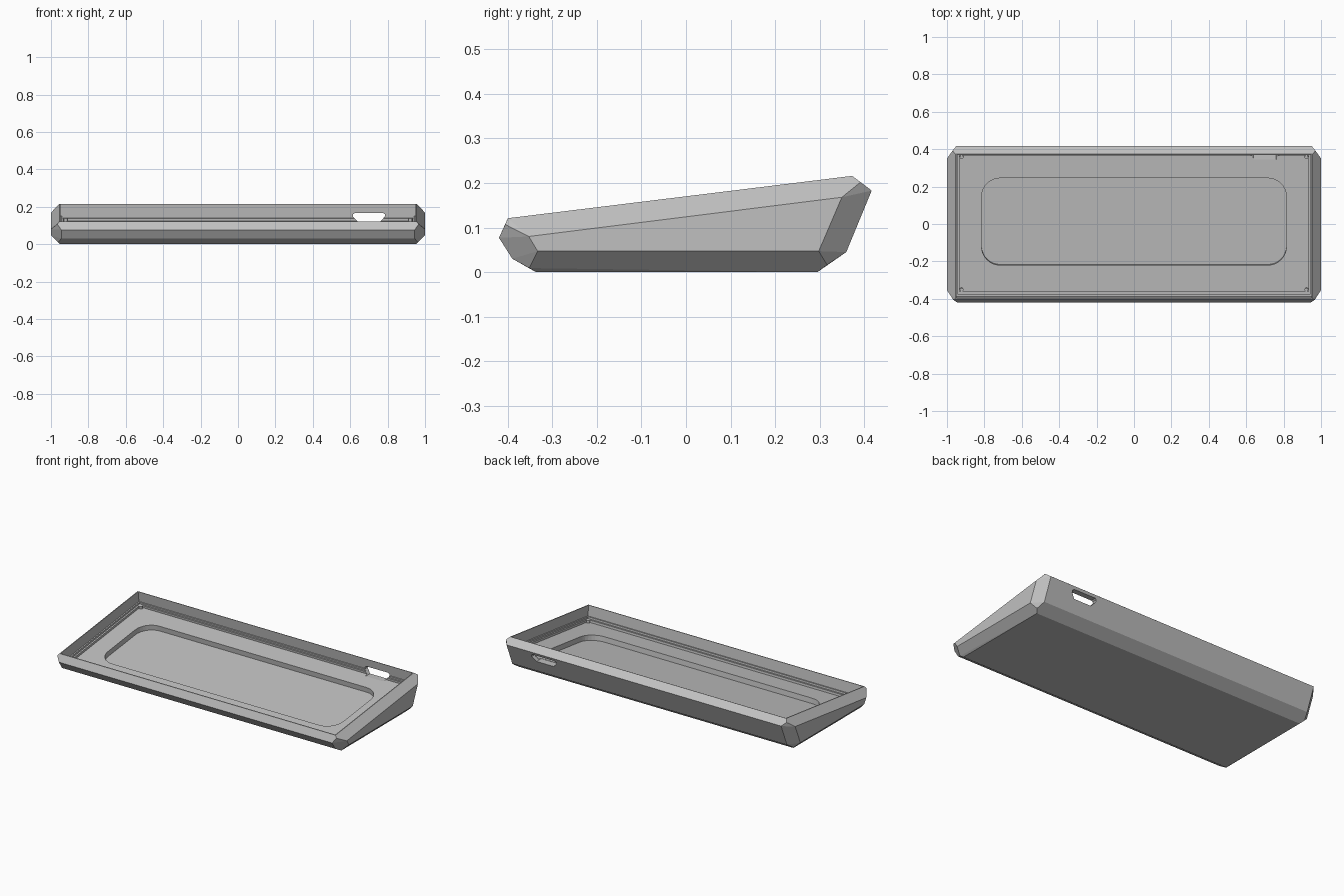
import bpy
import bmesh
from math import atan2, cos, sin, pi, radians
from mathutils import Matrix, Vector

cube = bpy.data.objects.get("Cube")
if cube:
    bpy.data.objects.remove(cube, do_unlink=True)

grey = bpy.data.materials.new("plain_grey")
grey.use_nodes = True
colour = (0.53, 0.53, 0.53, 1)
grey.diffuse_color = colour
grey.node_tree.nodes["Principled BSDF"].inputs["Base Color"].default_value = colour

# The open top slopes up to the rear; recesses are cut square to it
TILT = atan2(0.095, 0.773)
SLOPE = Matrix.Translation((0, 0, 0.170)) @ Matrix.Rotation(TILT, 4, "X")


def make_object(name, bm):
    bmesh.ops.recalc_face_normals(bm, faces=bm.faces)
    mesh = bpy.data.meshes.new(name)
    bm.to_mesh(mesh)
    bm.free()
    mesh.materials.append(grey)
    obj = bpy.data.objects.new(name, mesh)
    bpy.context.collection.objects.link(obj)
    return obj


def prism(name, outline, offset, matrix):
    """Extrude a closed outline of 3D points by an offset."""
    bm = bmesh.new()
    face = bm.faces.new([bm.verts.new(p) for p in outline])
    result = bmesh.ops.extrude_face_region(bm, geom=[face])
    moved = [v for v in result["geom"] if isinstance(v, bmesh.types.BMVert)]
    bmesh.ops.translate(bm, verts=moved, vec=offset)
    bm.transform(matrix)
    return make_object(name, bm)


def rounded_rect(half_x, y0, y1, z, radius=0, steps=8):
    """Rectangle outline with optional rounded corners."""
    if not radius:
        return [(-half_x, y0, z), (half_x, y0, z), (half_x, y1, z), (-half_x, y1, z)]
    points = []
    corners = [(half_x, y1), (-half_x, y1), (-half_x, y0), (half_x, y0)]
    for i, (x, y) in enumerate(corners):
        cx = x - radius if x > 0 else x + radius
        cy = y - radius if y == y1 else y + radius
        for k in range(steps + 1):
            a = pi / 2 * (i + k / steps)
            points.append((cx + radius * cos(a), cy + radius * sin(a), z))
    return points


def cut(target, cutter):
    mod = target.modifiers.new(cutter.name, "BOOLEAN")
    mod.operation = "DIFFERENCE"
    mod.solver = "EXACT"
    mod.object = cutter
    cutter.hide_render = True
    bpy.context.view_layer.objects.active = target
    bpy.ops.object.modifier_apply(modifier=mod.name)
    bpy.data.objects.remove(cutter, do_unlink=True)


# Faceted wedge body: one half of the corner points, mirrored
half_points = [
    (0.955, -0.400, 0.121), (0.966, -0.406, 0.107), (0.945, -0.420, 0.077),
    (0.945, -0.390, 0.030), (0.962, -0.352, 0.009), (0.950, -0.337, 0),
    (0.955, 0.373, 0.216), (0.970, 0.392, 0.202), (0.950, 0.417, 0.183),
    (0.950, 0.360, 0.045), (0.967, 0.317, 0.016), (0.950, 0.295, 0),
    (1, -0.353, 0.080), (1, 0.350, 0.168), (1, 0.298, 0.047), (1, -0.333, 0.047),
]
bm = bmesh.new()
for x, y, z in half_points:
    for side in (-1, 1):
        bm.verts.new((side * x, y, z))
bmesh.ops.convex_hull(bm, input=bm.verts)
bmesh.ops.dissolve_limit(bm, angle_limit=radians(4), verts=bm.verts, edges=bm.edges)
case = make_object("case_body", bm)

# Stepped tray recess, then the shallow rounded pocket in its floor
FLOOR = -0.09
levels = [
    (0.950, -0.398, 0.373, -0.065, 0),
    (0.942, -0.388, 0.367, -0.076, 0),
    (0.932, -0.374, 0.360, FLOOR, 0),
    (0.815, -0.233, 0.236, FLOOR - 0.032, 0.1),
]
for half_x, y0, y1, depth, radius in levels:
    outline = rounded_rect(half_x, y0, y1, depth, radius)
    cut(case, prism("recess_cutter", outline, (0, 0, 0.1 - depth), SLOPE))

# Cable port through the rear wall
half_port = [(0.075, 0.167), (0.085, 0.160), (0.085, 0.148), (0.060, 0.120)]
port = half_port + [(-x, z) for x, z in reversed(half_port)]
outline = [(x, 0.345, z) for x, z in port]
cut(case, prism("port_cutter", outline, (0, 0.2, 0), Matrix.Translation((0.7, 0, 0))))

# Small mounting posts in the tray corners
for x, side in ((0.922, "left"), (-0.922, "right")):
    for y, end in ((-0.364, "front"), (0.350, "rear")):
        bm = bmesh.new()
        bmesh.ops.create_cone(bm, cap_ends=True, segments=16, radius1=0.01,
                              radius2=0.01, depth=0.018)
        bm.transform(SLOPE @ Matrix.Translation((x, y, FLOOR + 0.007)))
        make_object(f"{end}_{side}_post", bm)
